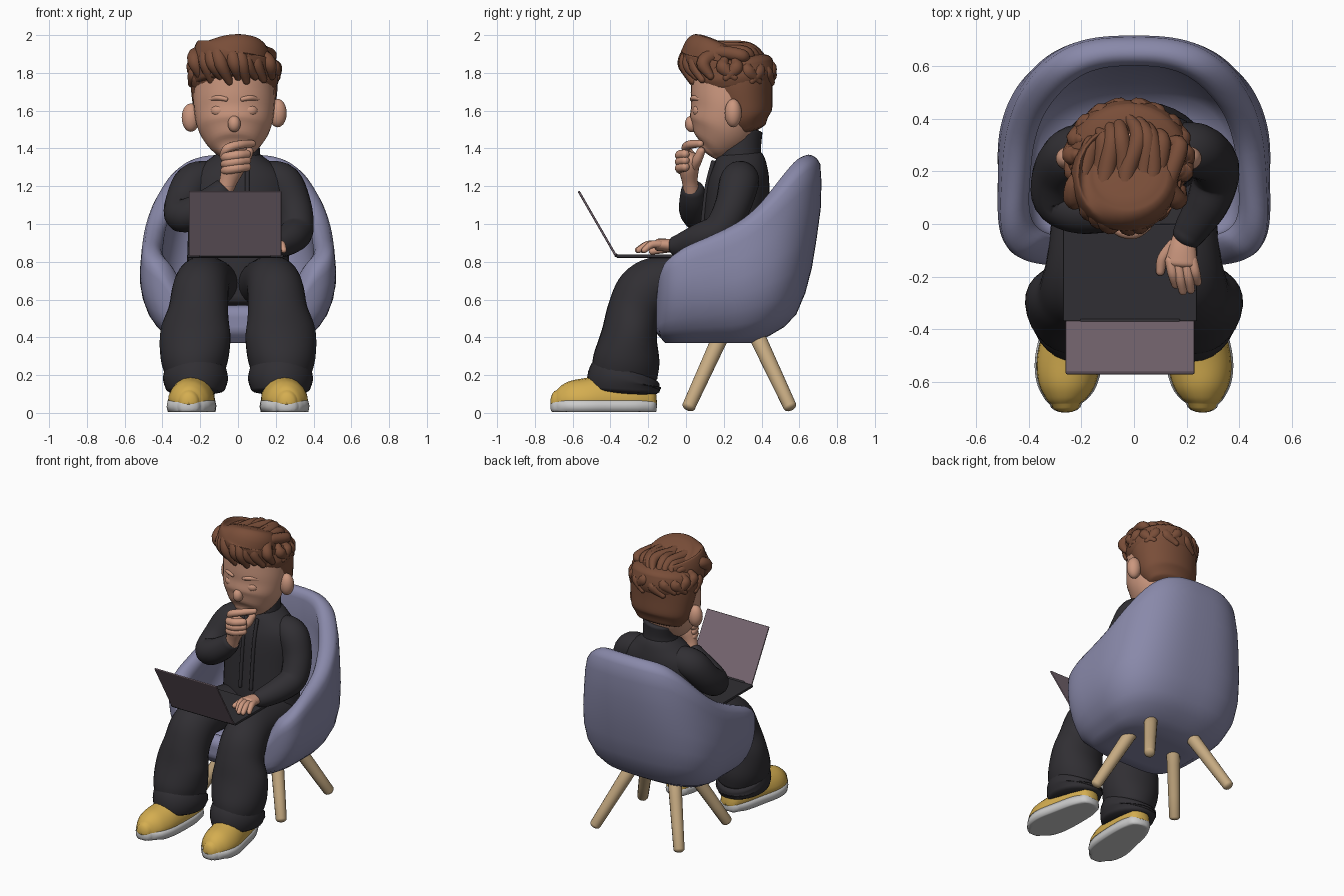
import bpy, bmesh, math, random
from mathutils import Vector

if "Cube" in bpy.data.objects:
    bpy.data.objects.remove(bpy.data.objects["Cube"])

random.seed(4)


def mat(name, r, g, b):
    m = bpy.data.materials.new(name)
    m.diffuse_color = (r, g, b, 1)
    m.use_nodes = True
    m.node_tree.nodes["Principled BSDF"].inputs["Base Color"].default_value = m.diffuse_color
    return m


SKIN = mat("skin", .60, .31, .21)
HAIR = mat("hair", .19, .075, .04)
DARK = mat("dark_cloth", .03, .028, .033)
BLUE = mat("chair_fabric", .25, .25, .40)
WOOD = mat("wood", .56, .40, .22)
METAL = mat("metal", .19, .14, .17)
YELLOW = mat("yellow", .66, .42, .08)
WHITE = mat("white", .7, .7, .7)


def finish(name, bm, material, smooth=True):
    bmesh.ops.recalc_face_normals(bm, faces=bm.faces)
    me = bpy.data.meshes.new(name)
    bm.to_mesh(me)
    bm.free()
    ob = bpy.data.objects.new(name, me)
    bpy.context.collection.objects.link(ob)
    me.materials.append(material)
    for p in me.polygons:
        p.use_smooth = smooth
    return ob


def skin_rings(bm, rings):
    vs = [[bm.verts.new(p) for p in r] for r in rings]
    n = len(vs[0])
    for a, b in zip(vs, vs[1:]):
        for i in range(n):
            bm.faces.new((a[i], a[(i + 1) % n], b[(i + 1) % n], b[i]))
    bm.faces.new(vs[0])
    bm.faces.new(vs[-1])


def sweep(name, pts, material, cap=.6, n=20, sub=5, zlim=(-9, 9)):
    """Rounded tube through points (x, y, z, side radius[, depth radius])."""
    pts = [(*p, p[3]) if len(p) == 4 else p for p in pts]
    e = [pts[0]] + pts + [pts[-1]]
    sm = []
    for i in range(1, len(e) - 2):
        for k in range(sub):
            t = k / sub
            sm.append([.5 * (2 * b + (c - a) * t + (2 * a - 5 * b + 4 * c - d) * t * t
                             + (3 * b - a - 3 * c + d) * t ** 3)
                       for a, b, c, d in zip(*e[i - 1:i + 3])])
    sm.append(list(pts[-1]))
    cs = [Vector(p[:3]) for p in sm]
    rings, side = [], Vector((1, .01, .02))

    def ring(c, s, b, rs, rb):
        out = []
        for i in range(n):
            a = 2 * math.pi * i / n
            p = c + s * (rs * math.cos(a)) + b * (rb * math.sin(a))
            p.z = min(max(p.z, zlim[0]), zlim[1])
            out.append(p)
        return out

    for i, c in enumerate(cs):
        t = (cs[min(i + 1, len(cs) - 1)] - cs[max(i - 1, 0)]).normalized()
        side = (side - t * side.dot(t)).normalized()
        b = t.cross(side)
        rs, rb = sm[i][3:5]
        rings.append(ring(c, side, b, rs, rb))
        if i in (0, len(cs) - 1):
            sgn, d = (-1 if i == 0 else 1), cap * min(rs, rb)
            ends = [ring(c + t * (sgn * d * math.sin(a)), side, b, rs * math.cos(a), rb * math.cos(a))
                    for a in (.4, .8, 1.15, 1.4)]
            rings = ends[::-1] + rings if i == 0 else rings + ends
    bm = bmesh.new()
    skin_rings(bm, rings)
    return finish(name, bm, material)


def ball(name, c, r, material):
    bm = bmesh.new()
    bmesh.ops.create_uvsphere(bm, u_segments=24, v_segments=14, radius=1)
    for v in bm.verts:
        v.co = Vector([v.co[i] * r[i] + c[i] for i in range(3)])
    return finish(name, bm, material)


def box(name, c, s, material, rx=0):
    bm = bmesh.new()
    bmesh.ops.create_cube(bm, size=1)
    bmesh.ops.scale(bm, vec=s, verts=bm.verts)
    ob = finish(name, bm, material, False)
    ob.location, ob.rotation_euler = c, (rx, 0, 0)
    bv = ob.modifiers.new("bevel", 'BEVEL')
    bv.width, bv.segments = .005, 2


def interp(x, table):
    for (a, p), (b, q) in zip(table, table[1:]):
        if x <= b:
            t = max(0, (x - a) / (b - a))
            return p + (q - p) * t
    return table[-1][1]


def soft(x, table, w):
    return sum(interp(x + w * k / 4, table) for k in range(-4, 5)) / 9


# tub chair: closed shell whose rim height changes around the plan outline
WIDTH = [(.37, .29), (.40, .37), (.44, .42), (.52, .475), (.62, .51), (.72, .522), (.85, .512), (1.1, .478), (1.3, .435), (1.37, .41)]
BACK = [(.37, .34), (.40, .43), (.44, .51), (.55, .61), (.8, .675), (1.13, .72), (1.3, .715), (1.37, .70)]
FRONT = [(.37, -.11), (.43, -.165), (.8, -.165), (.9, -.15), (1.37, -.1)]
RIM = [(-.17, .78), (-.1, .85), (0, .90), (.2, .965), (.35, 1.05), (.5, 1.22), (.6, 1.34), (.66, 1.375)]


def chair_point(a, z, inset):
    c, s = math.cos(a), math.sin(a)
    k = 2 / (2.8 if s > 0 else 5)
    u, v = math.copysign(abs(c) ** k, c), math.copysign(abs(s) ** k, s)
    w, yb, yf = soft(z, WIDTH, .03) - inset, soft(z, BACK, .03) - inset, interp(z, FRONT) + inset
    mid = .2
    return Vector((u * w, mid + v * ((yb - mid) if v > 0 else (mid - yf)), z))


def rim_height(a):
    p = chair_point(a, .8, 0)
    h = soft(p.y, RIM, .07)
    if p.y < 0:
        h = .57 + (h - .57) * soft(abs(p.x), [(.27, 0), (.32, .2), (.40, .85), (.46, 1)], .03)
    return h


M = 96
angles = [2 * math.pi * i / M for i in range(M)]
hs = [rim_height(a) for a in angles]
rings = [[chair_point(a, .37, i) for a in angles] for i in (.2, .08, 0)]
for t in (.04, .09, .16, .28, .42, .58, .75, .9, 1):
    rings.append([chair_point(a, .37 + (h - .05 - .37) * t, 0) for a, h in zip(angles, hs)])
for ins, dz in ((.012, .02), (.035, .004), (.055, 0), (.075, .006), (.095, .025), (.11, .055)):
    rings.append([chair_point(a, h - dz, ins) for a, h in zip(angles, hs)])
for t, ins in ((.2, .11), (.4, .11), (.6, .11), (.8, .115), (.93, .13), (1, .2)):
    rings.append([chair_point(a, (h - .055) * (1 - t) + .55 * t, ins) for a, h in zip(angles, hs)])
bm = bmesh.new()
skin_rings(bm, rings)
finish("chair_shell", bm, BLUE)
for sx in (-1, 1):
    for y0, y1, nm in ((.2, .015, "front"), (.36, .55, "back")):
        sweep("chair_leg_" + nm, [(sx * .16, y0, .44, .045), (sx * .33, y1, .035, .036)], WOOD, n=14, sub=3)

# trousers, cuffs and shoes
for s in (-1, 1):
    sweep("trouser_leg", [(s * .12, .32, .66, .16, .13), (s * .16, .05, .69, .15, .135), (s * .185, -.13, .69, .145, .14),
                          (s * .2, -.22, .64, .15, .15), (s * .21, -.275, .54, .16, .14), (s * .225, -.3, .42, .188, .145),
                          (s * .23, -.315, .29, .18, .175), (s * .225, -.325, .2, .155, .175)], DARK, cap=.3, n=28)
    sweep("trouser_cuff", [(s * .225, -.305, .225, .165, .18), (s * .225, -.325, .175, .172, .198),
                           (s * .225, -.33, .12, .155, .19)], DARK, cap=.15, n=28)
    shoe = [(.21, -.2, .075), (.22, -.28, .098), (.235, -.42, .115), (.25, -.53, .122), (.257, -.61, .108), (.26, -.66, .08), (.26, -.685, .055)]
    tall = (.12, .15, .15, .13, .115, .09, .065)
    sweep("shoe_upper", [(s * x, y, .055, r, h) for (x, y, r), h in zip(shoe, tall)], YELLOW, zlim=(.045, 9))
    sweep("shoe_sole", [(s * x, y, .035, r + .006, r) for x, y, r in shoe], WHITE, zlim=(.005, .065))

# torso, neck and jacket edges
sweep("torso", [(0, .27, .6, .28, .2), (0, .265, .8, .27, .19), (0, .265, 1.0, .265, .175), (0, .275, 1.17, .275, .168),
                (0, .285, 1.26, .25, .155), (0, .29, 1.33, .17, .135), (0, .29, 1.37, .115, .115)], DARK, cap=.2, n=32)
sweep("roll_neck", [(0, .285, 1.3, .125, .12), (0, .285, 1.4, .115, .112), (-.01, .29, 1.49, .12, .115)], DARK, cap=.1)
for x in (-.035, .05):
    sweep("jacket_edge", [(x, .145, 1.33, .012), (x, .112, 1.2, .012), (x, .09, 1.02, .012), (x, .075, .86, .012)], DARK, n=8)

# arms: one bent up to the chin, the other resting on the keyboard
sweep("sleeve_raised", [(-.15, .29, 1.24, .095), (-.235, .265, 1.215, .105), (-.29, .19, 1.11, .097), (-.295, .095, 1.045, .09),
                        (-.22, .05, 1.07, .085), (-.13, .04, 1.13, .075), (-.08, .035, 1.18, .062)], DARK)
sweep("sleeve_resting", [(.15, .29, 1.24, .095), (.235, .28, 1.215, .105), (.295, .245, 1.09, .095), (.31, .18, .97, .09),
                         (.28, .08, .925, .082), (.225, -.01, .89, .068), (.2, -.05, .882, .058)], DARK)

# hand at the chin
sweep("raised_palm", [(-.07, .03, 1.17, .042), (-.05, .02, 1.23, .048, .042), (-.025, .015, 1.3, .062, .055),
                      (-.01, .02, 1.35, .062, .05)], SKIN)
for i in range(3):
    z = 1.365 - i * .034
    sweep("curled_finger", [(-.07, .02, z - .015, .024), (-.055, -.02, z - .01, .026), (0, -.032, z, .026),
                            (.045, -.005, z + .005, .024)], SKIN, cap=1, n=12)
sweep("index_finger", [(-.075, .03, 1.36, .024), (-.055, .0, 1.40, .024), (.01, .02, 1.42, .023), (.075, .075, 1.425, .019)],
      SKIN, cap=1, n=12)
sweep("raised_thumb", [(.0, .04, 1.3, .028), (.04, .06, 1.34, .026), (.06, .08, 1.385, .022)], SKIN, cap=1, n=12)

# hand on the keyboard
sweep("resting_palm", [(.195, -.03, .88, .04, .03), (.185, -.09, .887, .052, .034), (.18, -.15, .89, .062, .032)], SKIN)
for dx, ln in ((-.042, .09), (-.014, .115), (.016, .11), (.042, .08)):
    x = .18 + dx
    sweep("typing_finger", [(x, -.14, .893, .02), (x + .01, -.14 - ln * .55, .89, .02), (x + .02, -.14 - ln, .862, .016)],
          SKIN, cap=1, n=12)
sweep("typing_thumb", [(.15, -.08, .875, .024), (.11, -.13, .865, .021), (.1, -.18, .855, .017)], SKIN, cap=1, n=12)

# laptop
box("laptop_base", (-.015, -.185, .83), (.51, .37, .018), DARK)
box("laptop_lid", (-.015, -.47, 1.003), (.49, .395, .012), METAL, math.radians(120))
sweep("laptop_hinge", [(-.2, -.37, .835, .01), (.17, -.37, .835, .01)], DARK, n=10)

# head and face
HX = -.02
sweep("head", [(HX, .125, 1.385, .085, .065), (HX, .15, 1.42, .135, .125), (HX, .19, 1.5, .19, .178), (HX, .215, 1.6, .212, .19),
               (HX, .225, 1.7, .214, .2), (HX, .23, 1.8, .2, .195), (HX, .23, 1.88, .14, .14)], SKIN, cap=.3, n=32)
ball("nose", (HX, .03, 1.53), (.034, .036, .044), SKIN)
for s in (-1, 1):
    z = 1.575 + s * .012
    ball("ear", (HX + s * .23, .25, z), (.048, .045, .075), SKIN)
    ball("eyelid", (HX + s * .08, .07, 1.6), (.045, .035, .034), SKIN)
    sweep("eyebrow", [(HX + s * .04, .032, 1.66, .012), (HX + s * .085, .044, 1.668, .014), (HX + s * .13, .078, 1.66, .01)],
          SKIN, n=10)

# hair: cropped back, side ring and swept-up top
sweep("hair_back", [(HX, .33, 1.5, .16, .10), (HX, .31, 1.56, .205, .145), (HX, .295, 1.65, .222, .165),
                    (HX, .275, 1.74, .23, .19), (HX, .26, 1.82, .225, .2)], HAIR, cap=.2, n=32)
sweep("hair_ring", [(HX, .26, 1.735, .228, .205), (HX, .255, 1.78, .24, .22), (HX, .245, 1.84, .225, .215)], HAIR, cap=.25, n=32)
sweep("hair_top", [(HX - .01, .14, 1.75, .19, .14), (HX - .01, .16, 1.81, .21, .185), (HX - .01, .175, 1.88, .21, .205),
                   (HX, .18, 1.92, .19, .19), (HX, .19, 1.945, .14, .14)], HAIR, cap=.1, n=32)
for i in range(9):
    u = -1 + i / 4
    j = [random.uniform(-.02, .02) for _ in range(4)]
    x, f = HX - .01 + .18 * u, .1 * u * u
    sweep("hair_lock", [(x + .03, .03 + f, 1.765 + j[0], .02), (x + j[1], -.008 + f, 1.85, .038),
                        (x * .95 - .02 + j[2], .045 + f, 1.925 - f * .3, .04), (x * .9 + .01 + j[3], .19, 1.93 - f * .3 + j[0] * .5, .036),
                        (x * .85 + .03 + j[1], .33 - f * .3, 1.93 - f * .4, .034), (x * .8, .41 - f, 1.87 + j[2], .016)], HAIR, cap=1, n=12)
for i in range(12):
    a = math.radians(-15 + 210 * i / 11)
    j, d = random.uniform(-.025, .015), a + random.choice((-.25, .3))
    c, s = math.cos(a), math.sin(a)
    sweep("hair_tuft", [(HX + .2 * c, .25 + .185 * s, 1.85 + j, .025), (HX + .215 * c, .25 + .195 * s, 1.815 + j, .04),
                        (HX + .225 * math.cos(d), .25 + .205 * math.sin(d), 1.765 + j, .02)], HAIR, cap=1, n=10)
